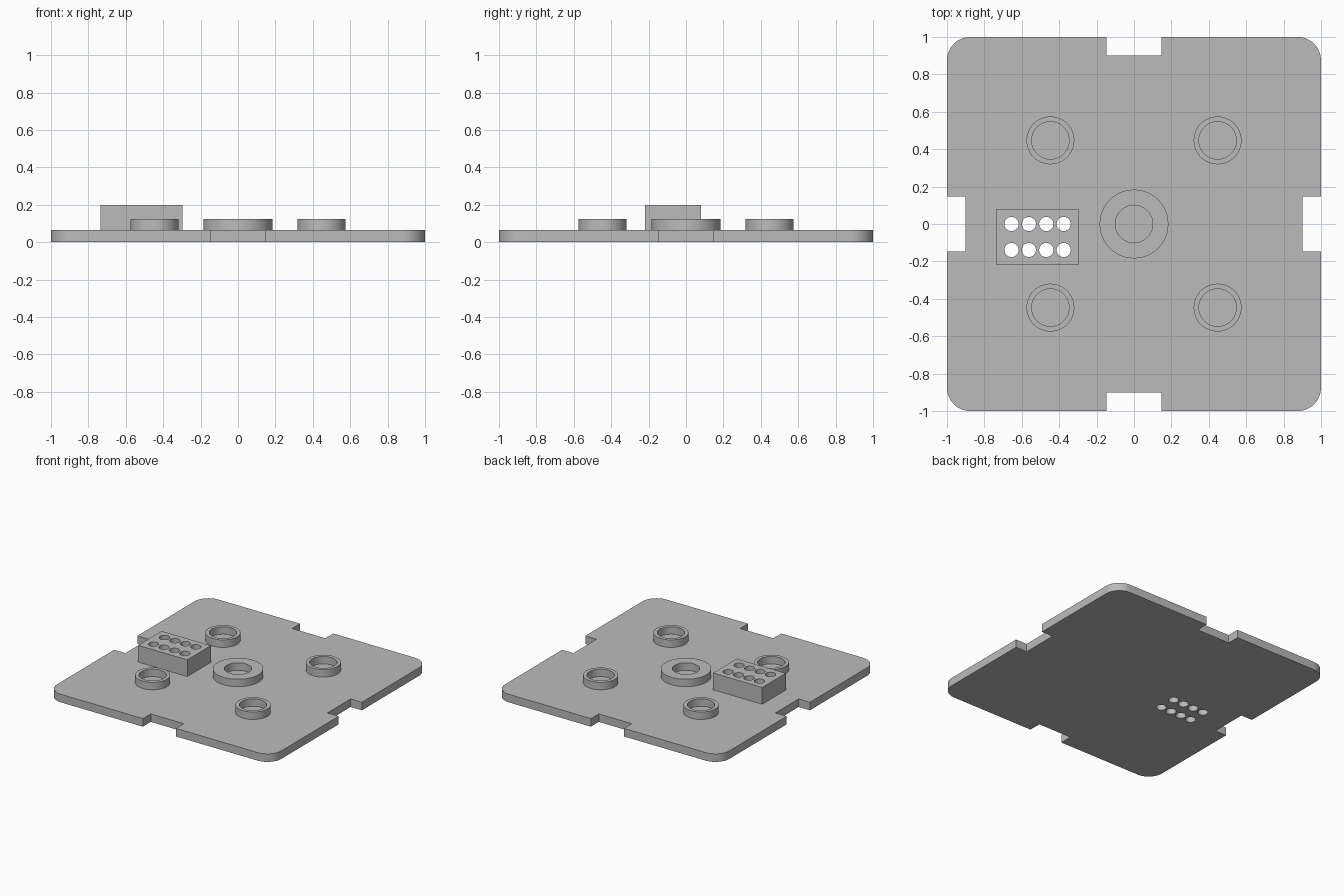
import bpy, bmesh
from math import cos, sin, pi

cube = bpy.data.objects.get("Cube")
if cube:
    bpy.data.objects.remove(cube, do_unlink=True)

# Single matte grey
grey = bpy.data.materials.new("plain_grey")
grey.use_nodes = True
colour = (0.5, 0.5, 0.5, 1)
grey.diffuse_color = colour
grey.node_tree.nodes["Principled BSDF"].inputs["Base Color"].default_value = colour


def circle(cx, cy, r, n=48):
    return [(cx + r * cos(2 * pi * i / n), cy + r * sin(2 * pi * i / n)) for i in range(n)]


def slab(name, loops, z0, z1):
    """Extrude a filled outline; every loop after the first is a hole."""
    curve = bpy.data.curves.new(name + "_profile", "CURVE")
    curve.dimensions = "2D"
    curve.fill_mode = "BOTH"
    curve.extrude = (z1 - z0) / 2
    for loop in loops:
        spline = curve.splines.new("POLY")
        spline.points.add(len(loop) - 1)
        for point, (x, y) in zip(spline.points, loop):
            point.co = (x, y, 0, 1)
        spline.use_cyclic_u = True
    helper = bpy.data.objects.new(name + "_profile", curve)
    bpy.context.collection.objects.link(helper)
    evaluated = helper.evaluated_get(bpy.context.evaluated_depsgraph_get())
    mesh = bpy.data.meshes.new_from_object(evaluated)
    bpy.data.objects.remove(helper, do_unlink=True)

    # Weld caps to walls and orient the faces outward
    bm = bmesh.new()
    bm.from_mesh(mesh)
    bmesh.ops.remove_doubles(bm, verts=bm.verts, dist=0.0001)
    bmesh.ops.translate(bm, verts=bm.verts, vec=(0, 0, (z0 + z1) / 2))
    bmesh.ops.recalc_face_normals(bm, faces=bm.faces)
    bm.to_mesh(mesh)
    bm.free()

    mesh.materials.clear()
    mesh.materials.append(grey)
    obj = bpy.data.objects.new(name, mesh)
    bpy.context.collection.objects.link(obj)
    bpy.ops.object.select_all(action="DESELECT")
    obj.select_set(True)
    bpy.context.view_layer.objects.active = obj
    bpy.ops.object.shade_smooth_by_angle(angle=pi / 6)
    return obj


plate_top, ring_top, block_top = 0.065, 0.125, 0.2

# Plate outline: one notched edge with its rounded corner, turned four times
corner, notch, depth, steps = 0.125, 0.147, 0.1, 12
edge = [(-notch, -1), (-notch, depth - 1), (notch, depth - 1), (notch, -1)]
for i in range(steps + 1):
    a = -pi / 2 + pi / 2 * i / steps
    edge.append((1 - corner + corner * cos(a), corner - 1 + corner * sin(a)))
outline = []
for turn in range(4):
    outline += edge
    edge = [(-y, x) for x, y in edge]

# Eight holes pass through both the block and the plate
holes = [circle(-0.655 + 0.093 * i, y, 0.038, 32) for i in range(4) for y in (0, -0.139)]

slab("base_plate", [outline] + holes, 0, plate_top)
block = [(-0.735, -0.22), (-0.298, -0.22), (-0.298, 0.08), (-0.735, 0.08)]
slab("connector_block", [block] + holes, plate_top, block_top)

# Raised rings
slab("centre_ring", [circle(0, 0, 0.184), circle(0, 0, 0.1)], plate_top, ring_top)
for side, x in (("left", 0.447), ("right", -0.447)):
    for end, y in (("front", -0.447), ("back", 0.447)):
        slab(f"{end}_{side}_ring", [circle(x, y, 0.128), circle(x, y, 0.1)],
             plate_top, ring_top)
